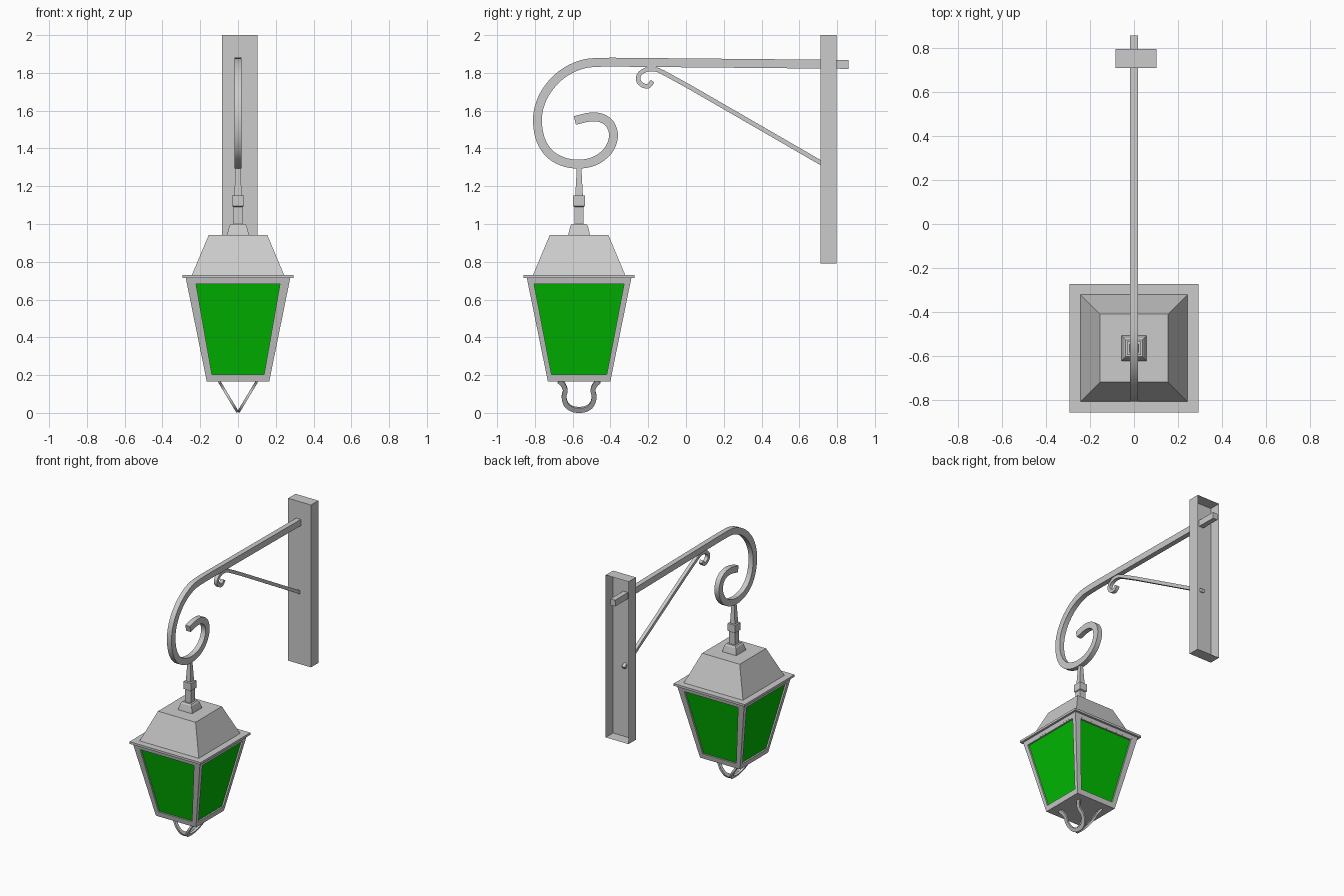
import bpy, bmesh, math
from mathutils import Vector, Matrix

if "Cube" in bpy.data.objects:
    bpy.data.objects.remove(bpy.data.objects["Cube"])

LY = -0.566  # lantern centre in y


def finish(name, bm, mat=None, recalc=True, smooth=False):
    if recalc:
        bmesh.ops.remove_doubles(bm, verts=bm.verts, dist=1e-5)
        bmesh.ops.recalc_face_normals(bm, faces=bm.faces)
    me = bpy.data.meshes.new(name)
    bm.to_mesh(me)
    bm.free()
    ob = bpy.data.objects.new(name, me)
    bpy.context.collection.objects.link(ob)
    if mat:
        me.materials.append(mat)
    if smooth:
        bpy.ops.object.select_all(action='DESELECT')
        ob.select_set(True)
        bpy.context.view_layer.objects.active = ob
        bpy.ops.object.shade_smooth_by_angle(angle=math.radians(30))
    return ob


def spline(pts, n=4):
    """Catmull-Rom curve through 2D points."""
    p = [Vector(q) for q in pts]
    p = [2 * p[0] - p[1]] + p + [2 * p[-1] - p[-2]]
    out = []
    for i in range(1, len(p) - 2):
        a, b, c, d = p[i - 1:i + 3]
        for k in range(n):
            t = k / n
            out.append(0.5 * (2 * b + (c - a) * t + (2 * a - 5 * b + 4 * c - d) * t * t
                              + (3 * b - a - 3 * c + d) * t ** 3))
    return out + [p[-2]]


def bar(name, pts, thick, width, origin=(0, 0, 0), v=(0, 0, 1)):
    """Rectangular bar swept along a 2D path in the plane of y and v."""
    o, u, v = Vector(origin), Vector((0, 1, 0)), Vector(v)
    side = u.cross(v).normalized() * width / 2
    bm, rings = bmesh.new(), []
    for i, p in enumerate(pts):
        t = (pts[min(i + 1, len(pts) - 1)] - pts[max(i - 1, 0)]).normalized()
        n = (u * -t.y + v * t.x) * thick / 2
        c = o + u * p.x + v * p.y
        rings.append([bm.verts.new(c + a * n + b * side)
                      for a, b in ((-1, -1), (1, -1), (1, 1), (-1, 1))])
    for r, s in zip(rings, rings[1:]):
        for j in range(4):
            bm.faces.new((r[j], r[(j + 1) % 4], s[(j + 1) % 4], s[j]))
    bm.faces.new(rings[0])
    bm.faces.new(rings[-1])
    return finish(name, bm, smooth=True)


def square_loft(name, profile):
    """Stack of square rings (half width, z) around the lantern axis."""
    bm, rings = bmesh.new(), []
    for h, z in profile:
        rings.append([bm.verts.new((sx * h, LY + sy * h, z))
                      for sx, sy in ((-1, -1), (1, -1), (1, 1), (-1, 1))])
    for r, s in zip(rings, rings[1:]):
        for j in range(4):
            bm.faces.new((r[j], r[(j + 1) % 4], s[(j + 1) % 4], s[j]))
    bm.faces.new(rings[0])
    bm.faces.new(rings[-1])
    return finish(name, bm)


# wall plate: shallow box, open at the back
bm = bmesh.new()
bmesh.ops.create_cube(bm, size=1, matrix=Matrix.Translation((0.009, 0.755, 1.395))
                      @ Matrix.Diagonal((0.188, 0.086, 1.21, 1)))
bm.normal_update()
bmesh.ops.delete(bm, geom=[f for f in bm.faces if f.normal.y > 0.9], context='FACES_ONLY')
finish("wall_plate", bm, recalc=False)

# scrolled arm
arm = [Vector((0.86, 1.845))] + spline(
    [(-0.2, 1.855), (-0.45, 1.856), (-0.56, 1.842), (-0.66, 1.79), (-0.735, 1.71),
     (-0.777, 1.62), (-0.786, 1.53), (-0.767, 1.44), (-0.72, 1.37), (-0.65, 1.33),
     (-0.57, 1.317), (-0.485, 1.333), (-0.415, 1.385), (-0.384, 1.46), (-0.4, 1.525),
     (-0.445, 1.56), (-0.508, 1.566), (-0.588, 1.548)])
bar("scroll_arm", arm, 0.047, 0.038)

# diagonal brace with a small curl
brace = [Vector((0.735, 1.312)), Vector((0.02, 1.725))] + spline(
    [(-0.12, 1.802), (-0.16, 1.818), (-0.21, 1.817), (-0.247, 1.792), (-0.252, 1.76),
     (-0.232, 1.736), (-0.2, 1.73), (-0.177, 1.756)])
bar("brace", brace, 0.024, 0.026)

# hanger, cap, roof and rim
square_loft("hanger_stem", [(0.024, 0.99), (0.024, 1.09), (0.031, 1.095), (0.031, 1.15),
                            (0.02, 1.152), (0.012, 1.30)])
square_loft("roof_cap", [(0.058, 0.94), (0.055, 0.955), (0.046, 0.99), (0.038, 1.0)])
square_loft("roof", [(0.245, 0.728), (0.155, 0.942)])
square_loft("roof_rim", [(0.293, 0.715), (0.293, 0.731)])
square_loft("frame_lip", [(0.272, 0.69), (0.277, 0.716)])

# tapered lantern frame with recessed green panes
ZT, ZB, GT, GB = 0.716, 0.165, 0.682, 0.203


def half(z):
    return 0.165 + (0.277 - 0.165) * (z - ZB) / (ZT - ZB)


green = bpy.data.materials.new("green_glass")
green.diffuse_color = (0.0, 0.5, 0.0, 1)
green.use_nodes = True
green.node_tree.nodes["Principled BSDF"].inputs["Base Color"].default_value = green.diffuse_color
frame, glass = bmesh.new(), bmesh.new()
for k in range(4):
    wt, wb = ((0.222, 0.138), (0.238, 0.146))[k % 2]
    M = Matrix.Translation((0, LY, 0)) @ Matrix.Rotation(k * math.pi / 2, 4, 'Z')

    def quad(wb_, zb, wt_, zt, inset=0.0):
        return [M @ Vector((x, -half(z) + inset, z))
                for x, z in ((-wb_, zb), (wb_, zb), (wt_, zt), (-wt_, zt))]
    outer = [frame.verts.new(c) for c in quad(half(ZB), ZB, half(ZT), ZT)]
    hole = [frame.verts.new(c) for c in quad(wb, GB, wt, GT)]
    back = [frame.verts.new(c) for c in quad(wb, GB, wt, GT, 0.014)]
    for r, s in ((outer, hole), (hole, back)):
        for j in range(4):
            frame.faces.new((r[j], r[(j + 1) % 4], s[(j + 1) % 4], s[j]))
    glass.faces.new([glass.verts.new(c) for c in quad(wb, GB, wt, GT, 0.012)])
b = half(ZB)
frame.faces.new([frame.verts.new((x * b, LY + y * b, ZB))
                 for x, y in ((-1, -1), (-1, 1), (1, 1), (1, -1))])
finish("lantern_frame", frame)
finish("glass_panes", glass, green, recalc=False)

# two curved loops under the lantern, leaning together at the bottom
loop = [(0.105, 0.17), (0.085, 0.15), (0.073, 0.12), (0.08, 0.085), (0.068, 0.045),
        (0.038, 0.022), (0.0, 0.016)]
loop = spline(loop + [(-y, z) for y, z in loop[-2::-1]], 3)
for s, side in ((-1, "left"), (1, "right")):
    bar("bottom_loop_" + side, loop, 0.025, 0.014, (0, LY, 0), (s * 0.6, 0, 1))
